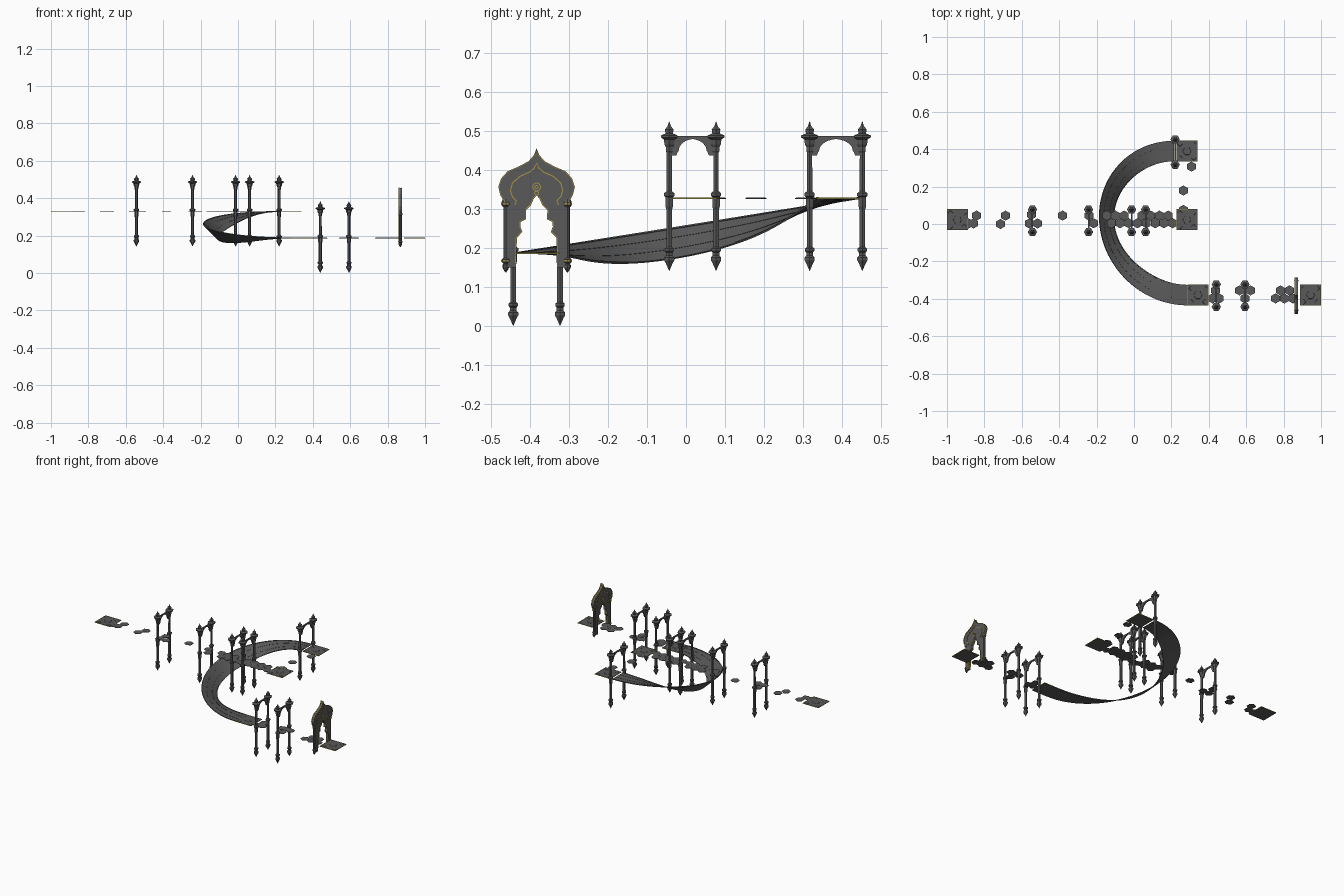
import bpy, bmesh, math
from mathutils import Vector

if "Cube" in bpy.data.objects:
    bpy.data.objects.remove(bpy.data.objects["Cube"])

UP, LOW = 0.329, 0.188          # deck heights


def material(name, color):
    m = bpy.data.materials.new(name)
    m.diffuse_color = color
    m.use_nodes = True
    m.node_tree.nodes["Principled BSDF"].inputs["Base Color"].default_value = m.diffuse_color
    return m


STONE = material("dark_stone", (0.10, 0.10, 0.10, 1))
GOLD = material("gold_trim", (0.36, 0.28, 0.06, 1))


def finish(name, bm, mat, smooth=False):
    bmesh.ops.recalc_face_normals(bm, faces=bm.faces)
    me = bpy.data.meshes.new(name)
    bm.to_mesh(me)
    bm.free()
    ob = bpy.data.objects.new(name, me)
    bpy.context.collection.objects.link(ob)
    me.materials.append(mat)
    if smooth:
        bpy.ops.object.select_all(action='DESELECT')
        ob.select_set(True)
        bpy.context.view_layer.objects.active = ob
        bpy.ops.object.shade_smooth_by_angle(angle=math.radians(30))
    return ob


def prism(bm, pts, direction):
    f = bm.faces.new([bm.verts.new(p) for p in pts])
    r = bmesh.ops.extrude_face_region(bm, geom=[f])
    vs = [v for v in r["geom"] if isinstance(v, bmesh.types.BMVert)]
    bmesh.ops.translate(bm, verts=vs, vec=direction)


def box(bm, x0, x1, y0, y1, z0, z1):
    prism(bm, [(x0, y0, z0), (x1, y0, z0), (x1, y1, z0), (x0, y1, z0)], (0, 0, z1 - z0))


def sweep(bm, rings, closed=False):
    loops = [[bm.verts.new(p) for p in r] for r in rings]
    n = len(loops[0])
    pairs = list(zip(loops, loops[1:])) + ([(loops[-1], loops[0])] if closed else [])
    for a, b in pairs:
        for i in range(n):
            j = (i + 1) % n
            bm.faces.new([a[i], a[j], b[j], b[i]])
    if not closed:
        bm.faces.new(loops[0])
        bm.faces.new(loops[-1])


def lathe(bm, x, y, z, profile, sides=6, turn=0.0):
    sweep(bm, [[(x + r * math.cos(turn + math.tau * i / sides),
                 y + r * math.sin(turn + math.tau * i / sides), z + h)
                for i in range(sides)] for r, h in profile])


# Curved banked ramp with curbs and lane ridges
section = [(-.055, -.003), (.055, -.003), (.055, .002), (.050, .002), (.050, 0),
           (.021, 0), (.021, .001), (.019, .001), (.019, 0),
           (-.019, 0), (-.019, .001), (-.021, .001), (-.021, 0),
           (-.050, 0), (-.050, .002), (-.055, .002)]
rings = []
for i in range(57):
    t = math.pi * (0.5 + i / 56)
    c, s = math.cos(t), math.sin(t)
    bank = math.radians(45) * c * c
    n, z = Vector((c, s, 0)), Vector((0, 0, 1))
    side = n * math.cos(bank) + z * math.sin(bank)
    up = z * math.cos(bank) - n * math.sin(bank)
    outer = Vector((.25 - .035 * s + .434 * c, .005 + .44 * s, .2585 + .0705 * s))
    mid = outer - side * .055
    rings.append([mid + side * a + up * b for a, b in section])
bm = bmesh.new()
sweep(bm, rings)
finish("curved_ramp", bm, STONE, True)

# Square landings with gold rims and inlaid hexagons
slabs, rims, inlay = bmesh.new(), bmesh.new(), bmesh.new()
H = .056
for x, y, z in [(-.944, .023, UP), (.283, .023, UP), (.283, .39, UP),
                (.342, -.38, LOW), (.944, -.38, LOW)]:
    box(slabs, x - H + .002, x + H - .002, y - H + .002, y + H - .002, z - .003, z)
    for k in (-1, 1):
        a, b = sorted((k * H, k * (H - .002)))
        box(rims, x + a, x + b, y - H, y + H, z - .003, z + .001)
        box(rims, x - H + .002, x + H - .002, y + a, y + b, z - .003, z + .001)
    lathe(inlay, x, y, z - .001, [(.024, 0), (.022, .002)])
    for i in range(4):
        a = math.pi / 4 + i * math.pi / 2
        lathe(inlay, x + .052 * math.cos(a), y + .052 * math.sin(a), z - .001,
              [(.014, 0), (.012, .002)], 4, 0)
finish("landings", slabs, STONE)
finish("landing_rims", rims, GOLD)
finish("landing_inlays", inlay, STONE)

# Hexagonal stepping tiles
upper = [(-.885, .003), (-.858, .003), (-.842, .045), (-.714, 0), (-.687, .045),
         (-.548, .05), (-.56, .003), (-.516, .003), (-.382, .045),
         (.307, .307), (.264, .179), (.264, .075)]
upper += [(-.24 + .047 * k, .045) for k in range(10) if k not in (1, 5)]
upper += [(-.216 + .047 * k, .004) for k in range(10) if k != 1]
lower = [(.436, -.355), (.42, -.398), (.455, -.398), (.564, -.355), (.623, -.355),
         (.593, -.398), (.593, -.35), (.783, -.355), (.757, -.398), (.804, -.398),
         (.831, -.355), (.85, -.398)]
bm = bmesh.new()
for pts, z in ((upper, UP), (lower, LOW)):
    for x, y in pts:
        lathe(bm, x, y, z - .003, [(.027, 0), (.027, .0025), (.025, .0035)], 6, math.pi / 6)
finish("hexagon_tiles", bm, STONE)

# Pillar pairs joined by thin scalloped arches
pillar = [(.0005, -.187), (.005, -.178), (.010, -.168), (.015, -.160), (.015, -.153),
          (.010, -.148), (.010, -.140), (.014, -.136), (.014, -.130), (.0085, -.126),
          (.0085, -.03), (.011, -.022), (.011, .002), (.015, .005), (.015, .012),
          (.008, .017), (.0075, .116), (.010, .120), (.010, .130), (.014, .137),
          (.016, .150), (.025, .155), (.025, .160), (.011, .165), (.013, .175),
          (.005, .184), (.0005, .196)]
pairs = [(x, -.043, .077, UP) for x in (-.543, -.243, -.013, .062)]
pairs += [(.22, .317, .452, UP), (.44, -.443, -.323, LOW), (.593, -.443, -.323, LOW)]
pillars, arches = bmesh.new(), bmesh.new()
for x, y0, y1, z in pairs:
    for y in (y0, y1):
        lathe(pillars, x, y, z, pillar)
    m, w = (y0 + y1) / 2, (y1 - y0) / 2
    r = w - .024
    half = [(w, .158), (w, .108), (r + .006, .108), (r + .002, .118), (r, .120)]
    half += [(r * math.cos(a), .120 + .030 * math.sin(a))
             for a in (math.radians(d) for d in (20, 40, 60, 75))]
    loop = half + [(0, .151)] + [(-a, b) for a, b in reversed(half)]
    prism(arches, [(x - .004, m + a, z + b) for a, b in loop], (.008, 0, 0))
finish("pillars", pillars, STONE)
finish("pillar_arches", arches, STONE)

# Ornate ogee gate
GX, GY = .868, -.383
crown = [(0, .455), (.006, .438), (.020, .422), (.046, .408), (.074, .396), (.090, .378),
         (.097, .357), (.092, .337), (.082, .319)]
opening = [(.054, .15), (.052, .227), (.038, .242), (.043, .255), (.042, .268),
           (.028, .275), (.029, .298), (.016, .311), (.009, .327), (0, .337)]
moulding = [(0, .419), (.006, .405), (.018, .395), (.043, .384), (.062, .367),
            (.067, .347), (.062, .332), (.052, .321), (.056, .311)]


def mirrored(half):
    # half starts on the centre line
    return [(-a, b) for a, b in reversed(half[1:])] + half


bm = bmesh.new()
outline = mirrored(crown + [(.075, .312), (.075, .15)])
loop = outline + opening[:-1] + [(-a, b) for a, b in reversed(opening)]
prism(bm, [(GX - .006, GY + a, b) for a, b in loop], (.012, 0, 0))
finish("gate_arch", bm, STONE)

# Slim side posts with drop finials
bm = bmesh.new()
for k in (-1, 1):
    lathe(bm, GX, GY + k * .079, 0,
          [(.001, .138), (.006, .145), (.009, .152), (.009, .157), (.006, .160), (.011, .165),
           (.011, .171), (.0065, .175), (.0065, .305), (.011, .310), (.011, .318),
           (.007, .326)], 8)
finish("gate_posts", bm, STONE)


# Gold gate trims on both faces
def trim(bm, path, x, w):
    pts = [Vector((a, b)) for a, b in path]
    rings = []
    for i, p in enumerate(pts):
        d = (pts[min(i + 1, len(pts) - 1)] - pts[max(i - 1, 0)]).normalized()
        q = Vector((-d.y, d.x)) * w
        rings.append([(x + e, GY + (p + q * k).x, (p + q * k).y)
                      for k, e in ((-1, -.002), (1, -.002), (1, .002), (-1, .002))])
    sweep(bm, rings)


bm = bmesh.new()
for x in (GX - .007, GX + .007):
    trim(bm, mirrored(crown), x, .0012)
    trim(bm, mirrored(opening[::-1]), x, .0015)
    trim(bm, mirrored(moulding), x, .0015)
    for r, zc in ((.010, .357), (.004, .357), (.005, .341)):
        ring = [(r * math.cos(i * math.tau / 16), zc + r * math.sin(i * math.tau / 16))
                for i in range(17)]
        trim(bm, ring, x, .0013)
for k in (-1, 1):
    for h in (.168, .314):
        lathe(bm, GX, GY + k * .079, h, [(.0118, -.0015), (.0118, .0015)], 8)
finish("gate_gold_trim", bm, GOLD)
